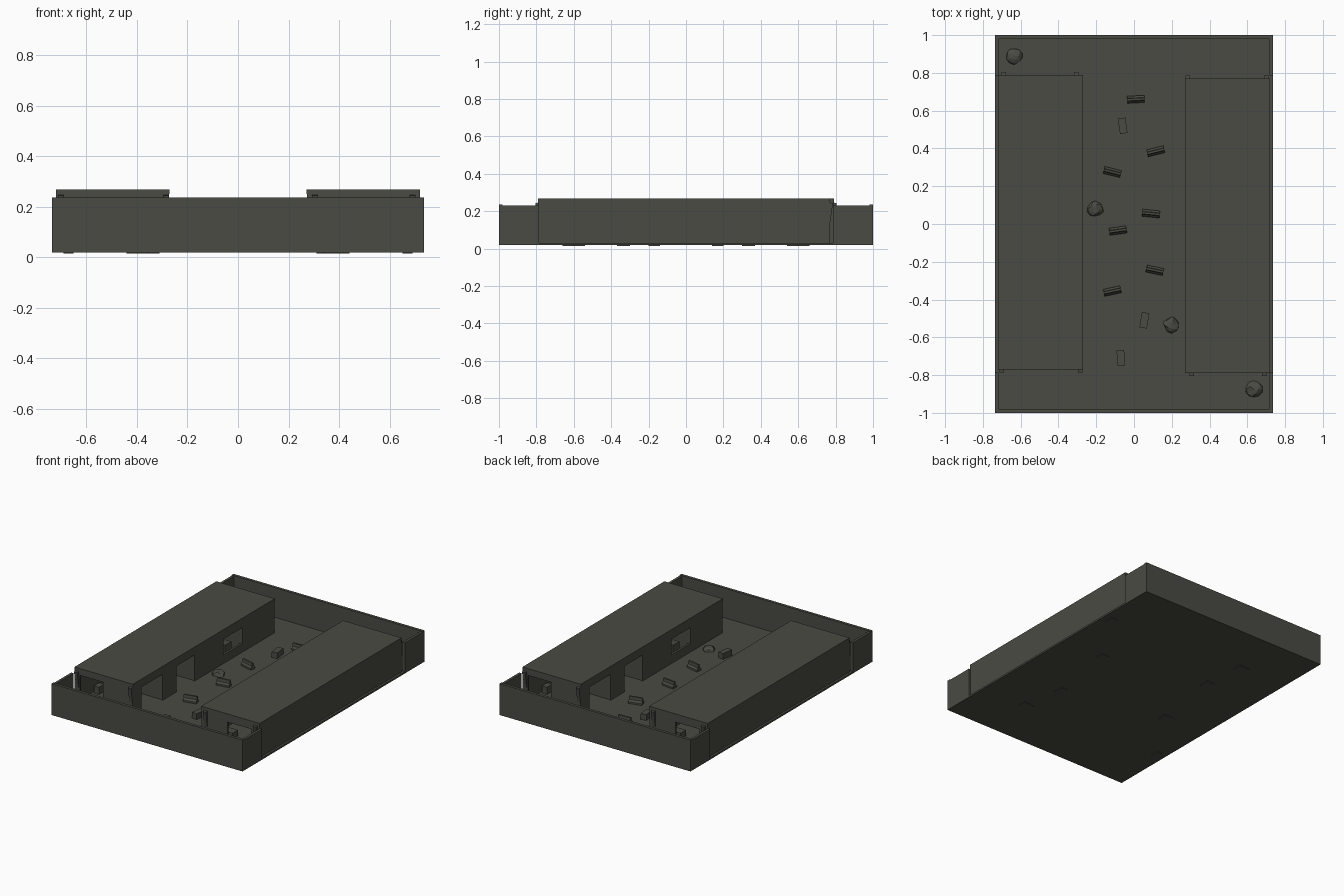
import bpy, bmesh, random
from math import radians
from mathutils import Matrix, Vector

old = bpy.data.objects.get("Cube")
if old:
    bpy.data.objects.remove(old, do_unlink=True)

random.seed(4)
FLOOR, EAVE, RIDGE = 0.03, 0.25, 0.268

mat = bpy.data.materials.new("dark_olive_grey")
mat.use_nodes = True
colour = (0.068, 0.07, 0.056, 1)
mat.diffuse_color = colour
bsdf = mat.node_tree.nodes["Principled BSDF"]
bsdf.inputs["Base Color"].default_value = colour
bsdf.inputs["Roughness"].default_value = 0.9


def finish(name, bm, matrix=Matrix()):
    mesh = bpy.data.meshes.new(name)
    bmesh.ops.recalc_face_normals(bm, faces=bm.faces)
    bm.to_mesh(mesh)
    bm.free()
    mesh.materials.append(mat)
    obj = bpy.data.objects.new(name, mesh)
    obj.matrix_world = matrix
    bpy.context.collection.objects.link(obj)
    return obj


def boxes(name, spans, matrix=Matrix()):
    """One object from boxes given as (x0, x1, y0, y1, z0, z1)."""
    bm = bmesh.new()
    for x0, x1, y0, y1, z0, z1 in spans:
        centre = Vector((x0 + x1, y0 + y1, z0 + z1)) / 2
        size = Matrix.Diagonal((x1 - x0, y1 - y0, z1 - z0, 1))
        bmesh.ops.create_cube(bm, size=1, matrix=Matrix.Translation(centre) @ size)
    return finish(name, bm, matrix)


def wall(name, axis, at, thick, start, end, openings, matrix):
    """Wall running along an axis, split into piers, sills and lintels."""
    pieces, pos = [], start
    for a, b, sill, head in openings:
        pieces += [(pos, a, FLOOR, EAVE), (a, b, head, EAVE)]
        if sill > FLOOR:
            pieces.append((a, b, FLOOR, sill))
        pos = b
    pieces.append((pos, end, FLOOR, EAVE))
    if axis == "y":
        spans = [(at, at + thick, a, b, lo, hi) for a, b, lo, hi in pieces]
    else:
        spans = [(a, b, at, at + thick, lo, hi) for a, b, lo, hi in pieces]
    return boxes(name, spans, matrix)


# Ground slab and perimeter walls
boxes("ground_slab", [(-0.735, 0.735, -1, 1, 0.018, FLOOR)])
for s, label in ((-1, "front"), (1, "back")):
    y0, y1 = sorted((s, s * 0.98))
    boxes(label + "_wall", [(-0.735, 0.735, y0, y1, 0.02, 0.236)])
    c0, c1 = sorted((s * 0.98, s * 0.785))
    boxes(label + "_corner_walls", [(-0.735, -0.717, c0, c1, 0.02, 0.231),
                                    (0.717, 0.735, c0, c1, 0.02, 0.231)])


# Two long buildings, the second turned half way round
def building(label, turn):
    x0, x1, y0, y1 = -0.72, -0.27, -0.77, 0.79
    boxes(label + "_roof", [(x0, x1, y0, y1, EAVE, RIDGE)], turn)
    wall(label + "_outer_wall", "y", x0, 0.018, y0, y1, [], turn)
    wall(label + "_yard_wall", "y", x1 - 0.017, 0.015, y0, y1,
         [(-0.67, -0.44, FLOOR, 0.21), (-0.29, -0.09, FLOOR, 0.21),
          (0.23, 0.44, 0.09, 0.2)], turn)
    wall(label + "_front_end", "x", y0 + 0.002, 0.015, x0 + 0.018, x1 - 0.017,
         [(-0.68, -0.5, FLOOR, 0.22)], turn)
    wall(label + "_back_end", "x", y1 - 0.017, 0.015, x0 + 0.018, x1 - 0.017,
         [(-0.65, -0.47, 0.1, 0.21)], turn)
    for i, y in enumerate((-0.435, -0.085, 0.445)):
        wall(f"{label}_partition_{i + 1}", "x", y, 0.012, x0 + 0.018, x1 - 0.017,
             [(-0.66, -0.54, FLOOR, 0.2)], turn)
    # Crates and benches, set slightly into the slab
    boxes(label + "_crates", [(-0.69, -0.65, -0.6, -0.54, 0.014, 0.08),
                              (-0.44, -0.38, -0.2, -0.14, 0.014, 0.08),
                              (-0.36, -0.31, 0.3, 0.37, 0.014, 0.12),
                              (-0.42, -0.34, 0.6, 0.66, 0.014, 0.07)], turn)
    # Leaning props at both ends
    for i, (x, y, lean) in enumerate(((-0.7, y0, -1), (-0.285, y0, -1),
                                      (-0.69, y1, 1), (-0.305, y1, 1))):
        place = Matrix.Translation((x, y, 0.19)) @ Matrix.Rotation(radians(-8 * lean), 4, "X")
        boxes(f"{label}_prop_{i + 1}", [(-0.012, 0.012, -0.008, 0.008, -0.055, 0.055)],
              turn @ place)


building("right_building", Matrix())
building("left_building", Matrix.Rotation(radians(180), 4, "Z"))


# Tapered road barriers in the yard
def barrier(name, x, y, angle):
    profile = [(-0.019, 0), (-0.019, 0.012), (-0.008, 0.024), (-0.006, 0.045),
               (0.006, 0.045), (0.008, 0.024), (0.019, 0.012), (0.019, 0)]
    bm = bmesh.new()
    face = bm.faces.new([bm.verts.new((-0.046, py, pz)) for py, pz in profile])
    out = bmesh.ops.extrude_face_region(bm, geom=[face])
    verts = [v for v in out["geom"] if isinstance(v, bmesh.types.BMVert)]
    bmesh.ops.translate(bm, verts=verts, vec=(0.092, 0, 0))
    finish(name, bm, Matrix.Translation((x, y, FLOOR)) @ Matrix.Rotation(radians(angle), 4, "Z"))


for i, spot in enumerate(((0.01, 0.66, 3), (0.115, 0.385, 14), (-0.115, 0.275, -14),
                          (0.09, 0.055, -6), (-0.085, -0.035, 8),
                          (0.11, -0.245, -12), (-0.115, -0.355, 12))):
    barrier(f"barrier_{i + 1}", *spot)

# Plain crates in the yard
for i, (x, y, angle) in enumerate(((-0.06, 0.52, 8), (0.055, -0.51, -9), (-0.07, -0.71, 3))):
    boxes(f"yard_crate_{i + 1}", [(-0.02, 0.02, -0.041, 0.041, 0, 0.04)],
          Matrix.Translation((x, y, FLOOR)) @ Matrix.Rotation(radians(angle), 4, "Z"))

# Low rubble piles
for i, (x, y) in enumerate(((-0.635, 0.89), (-0.205, 0.08), (0.2, -0.535), (0.635, -0.875))):
    bm = bmesh.new()
    bmesh.ops.create_icosphere(bm, subdivisions=2, radius=0.045)
    for v in bm.verts:
        v.co *= random.uniform(0.82, 1.08)
        v.co.z = max(v.co.z * 0.65, -0.004)
    finish(f"rubble_pile_{i + 1}", bm, Matrix.Translation((x, y, FLOOR)))
